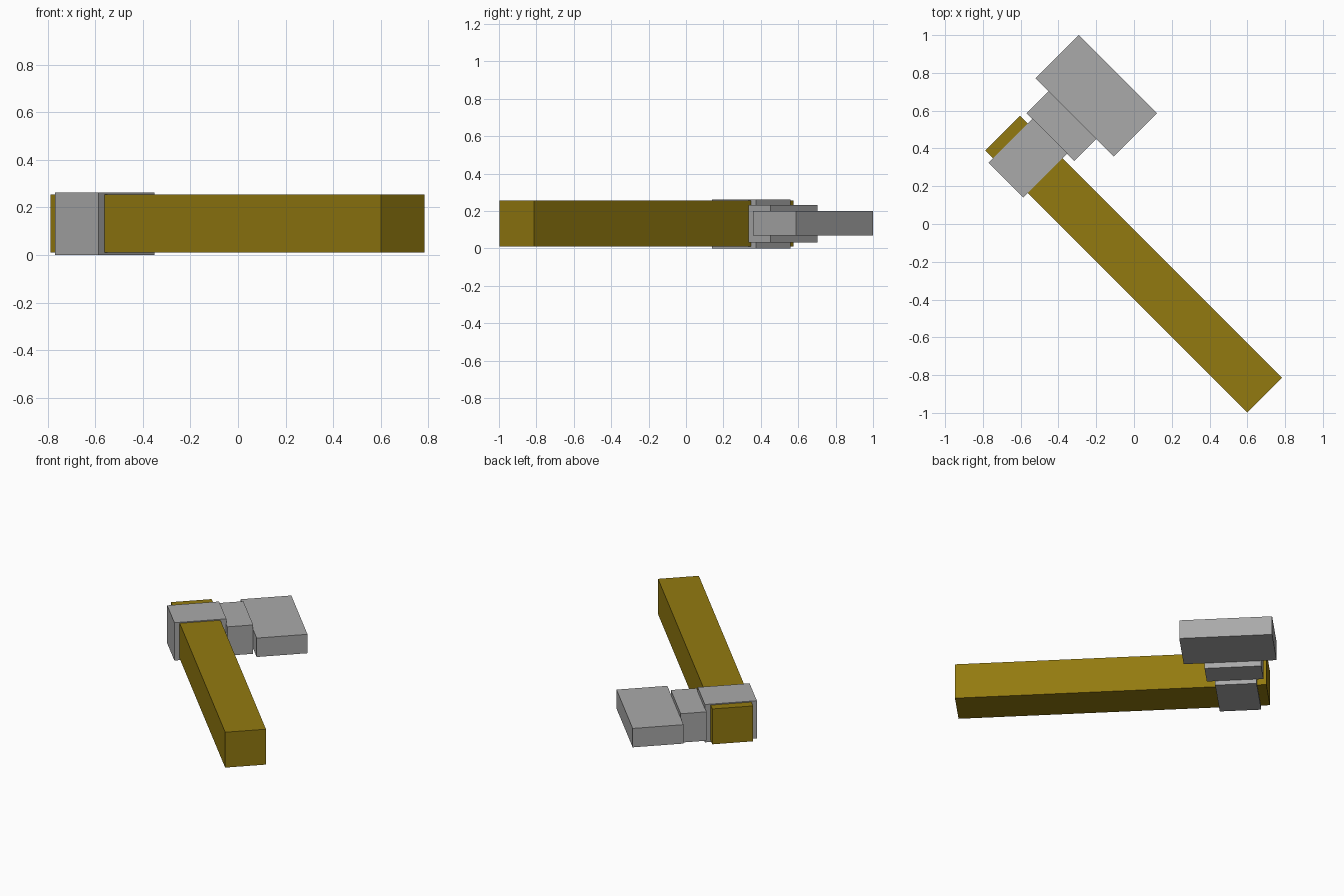
import bpy
from math import pi
from mathutils import Matrix

cube = bpy.data.objects.get("Cube")
if cube:
    bpy.data.objects.remove(cube, do_unlink=True)


def make_material(name, color):
    mat = bpy.data.materials.new(name)
    mat.use_nodes = True
    mat.diffuse_color = color
    for node in mat.node_tree.nodes:
        if node.type == "BSDF_PRINCIPLED":
            node.inputs["Base Color"].default_value = color
    return mat


wood = make_material("olive wood", (0.29, 0.195, 0.005, 1))
metal = make_material("grey metal", (0.40, 0.40, 0.40, 1))

# The whole axe lies flat, turned so the handle runs diagonally
TURN = Matrix.Rotation(-pi / 4, 4, "Z")


def box(name, along, across, height, mat):
    """Box from (low, high) ranges along the handle, across it and in z."""
    ranges = (along, across, height)
    center = [(a + b) / 2 for a, b in ranges]
    size = [b - a for a, b in ranges]
    bpy.ops.mesh.primitive_cube_add(size=1)
    obj = bpy.context.object
    obj.name = name
    obj.data.transform(TURN @ Matrix.Translation(center) @ Matrix.Diagonal((*size, 1)))
    obj.data.materials.append(mat)
    return obj


# Handle
box("handle", (-0.832, 1.13), (-0.281, -0.021), (0.01, 0.255), wood)
# Axe head: sleeve round the handle, neck, then the thin wide blade
box("head_sleeve", (-0.774, -0.513), (-0.315, 0.016), (0, 0.262), metal)
box("head_neck", (-0.817, -0.46), (0.013, 0.178), (0.031, 0.231), metal)
box("blade", (-0.914, -0.329), (0.177, 0.501), (0.069, 0.2), metal)
